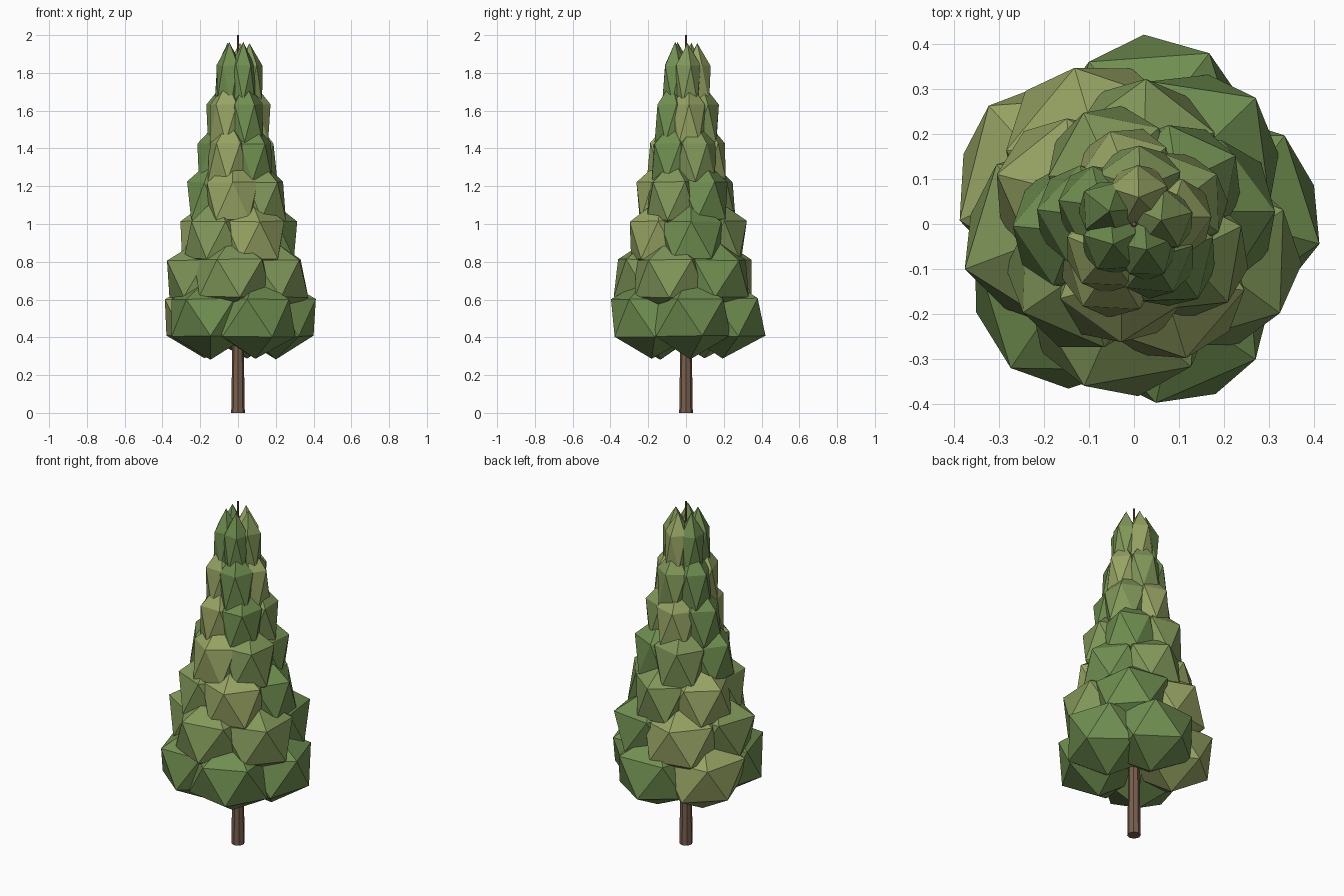
import bpy, math, random
from mathutils import Vector

if "Cube" in bpy.data.objects:
    bpy.data.objects.remove(bpy.data.objects["Cube"])

random.seed(7)


def material(name, rgb):
    m = bpy.data.materials.new(name)
    m.diffuse_color = (*rgb, 1)
    m.use_nodes = True
    m.node_tree.nodes["Principled BSDF"].inputs["Base Color"].default_value = m.diffuse_color
    return m


bark = material("bark", (0.19, 0.115, 0.075))
green = material("green_leaf", (0.16, 0.27, 0.08))
mid = material("mid_leaf", (0.22, 0.31, 0.10))
olive = material("olive_leaf", (0.31, 0.37, 0.125))
LEAVES = {"g": green, "m": mid, "o": olive}

# Trunk: tapered pole whose tip shows above the crown
bpy.ops.mesh.primitive_cone_add(vertices=8, radius1=0.036, radius2=0.005,
                                depth=2.0, location=(0, 0, 1.0))
trunk = bpy.context.object
trunk.name = "trunk"
trunk.data.materials.append(bark)


def clump(name, angle, turn, z, reach, mat):
    """Upright, slightly irregular icosahedron set out from the trunk."""
    r = reach * 0.58
    offset = reach * 0.475
    bpy.ops.mesh.primitive_ico_sphere_add(subdivisions=1, radius=1)
    ob = bpy.context.object
    ob.name = name
    for v in ob.data.vertices:
        jitter = Vector([random.uniform(-0.04, 0.04) for _ in range(3)])
        jitter.z *= 0.5
        v.co += jitter
    ob.scale = (r, r, 0.22)
    ob.rotation_euler.z = turn
    ob.location = (offset * math.cos(angle), offset * math.sin(angle), z)
    ob.data.materials.append(mat)


# Foliage tiers: outer reach, angle of first clump, leaf tints around the ring
TIERS = [
    (0.42, -65, "gggog"),
    (0.385, -98, "mmgom"),
    (0.325, -62, "ogmom"),
    (0.273, -103, "omgmg"),
    (0.218, -45, "gmogo"),
    (0.178, -62, "gomgo"),
    (0.132, -65, "gmogg"),
]
# Spin of each clump in the widest tier; the others turn at random
BASE_TURNS = [114, -20, -88, -14, 234]

for t, (reach, start, tints) in enumerate(TIERS):
    for i, tint in enumerate(tints):
        angle = start + 72 * i
        turn = BASE_TURNS[i] if t == 0 else angle + random.uniform(-18, 18)
        clump(f"foliage_tier{t + 1}_clump{i + 1}", math.radians(angle),
              math.radians(turn), 0.505 + 0.206 * t, reach, LEAVES[tint])
